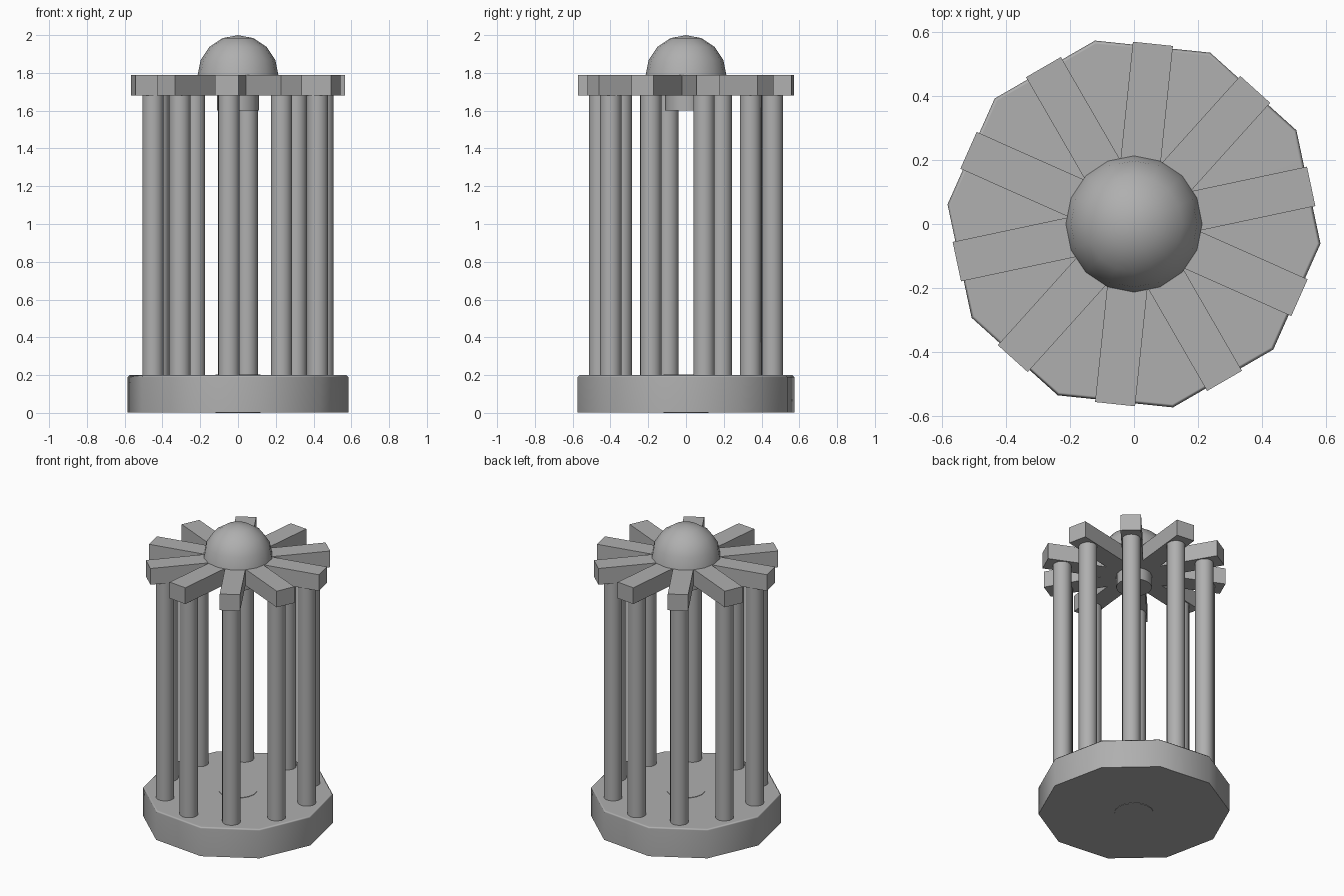
import bpy, bmesh, math
from mathutils import Matrix

if "Cube" in bpy.data.objects:
    bpy.data.objects.remove(bpy.data.objects["Cube"])

N = 10                    # columns, beams and base sides
A0 = math.radians(12)     # direction of the first column / beam

stone = bpy.data.materials.new("dark_grey")
stone.diffuse_color = (0.43, 0.43, 0.43, 1)
stone.use_nodes = True
stone.node_tree.nodes["Principled BSDF"].inputs["Base Color"].default_value = stone.diffuse_color


def add_object(name, bm, smooth=None):
    mesh = bpy.data.meshes.new(name)
    bmesh.ops.recalc_face_normals(bm, faces=bm.faces)
    bm.to_mesh(mesh)
    bm.free()
    mesh.materials.append(stone)
    ob = bpy.data.objects.new(name, mesh)
    bpy.context.collection.objects.link(ob)
    if smooth:
        bpy.ops.object.select_all(action='DESELECT')
        bpy.context.view_layer.objects.active = ob
        ob.select_set(True)
        bpy.ops.object.shade_smooth_by_angle(angle=math.radians(smooth))
    return ob


def cylinder(name, sides, r, z0, z1, x=0, y=0, turn=0, rim=0, smooth=30):
    bm = bmesh.new()
    mat = Matrix.Translation((x, y, (z0 + z1) / 2)) @ Matrix.Rotation(turn, 4, 'Z')
    bmesh.ops.create_cone(bm, cap_ends=True, segments=sides, radius1=r, radius2=r,
                          depth=z1 - z0, matrix=mat)
    if rim:
        edges = [e for e in bm.edges if all(v.co.z > z1 - 1e-4 for v in e.verts)]
        bmesh.ops.bevel(bm, geom=edges, offset=rim, segments=1, affect='EDGES')
    return add_object(name, bm, smooth)


# Ten-sided base with a softened top rim, and a centre disc just proud of it
base = cylinder("base", N, 0.587, 0.003, 0.2, turn=A0, rim=0.01, smooth=50)
flat = base.modifiers.new("flat_top", 'WEIGHTED_NORMAL')
flat.keep_sharp = True
cylinder("base_centre", 16, 0.12, 0, 0.203)

# Ring of columns with a radial roof beam over each
for i in range(N):
    a = A0 + i * math.tau / N
    cylinder(f"column_{i}", 16, 0.057, 0.19, 1.69,
             0.46 * math.cos(a), 0.46 * math.sin(a), a)
    bm = bmesh.new()
    inner, outer = 0.08, 0.567
    mat = (Matrix.Rotation(a, 4, 'Z')
           @ Matrix.Translation(((inner + outer) / 2, 0, 1.735))
           @ Matrix.Diagonal((outer - inner, 0.126, 0.11, 1)))
    bmesh.ops.create_cube(bm, size=1, matrix=mat)
    add_object(f"roof_beam_{i}", bm)

# Hub under the roof
cylinder("hub", 16, 0.11, 1.6, 1.79)

# Half-sphere dome on top
bm = bmesh.new()
bmesh.ops.create_uvsphere(bm, u_segments=16, v_segments=8, radius=0.214,
                          matrix=Matrix.Translation((0, 0, 1.786)))
bmesh.ops.delete(bm, geom=[v for v in bm.verts if v.co.z < 1.78], context='VERTS')
bmesh.ops.holes_fill(bm, edges=[e for e in bm.edges if e.is_boundary], sides=0)
add_object("dome", bm, 30)
